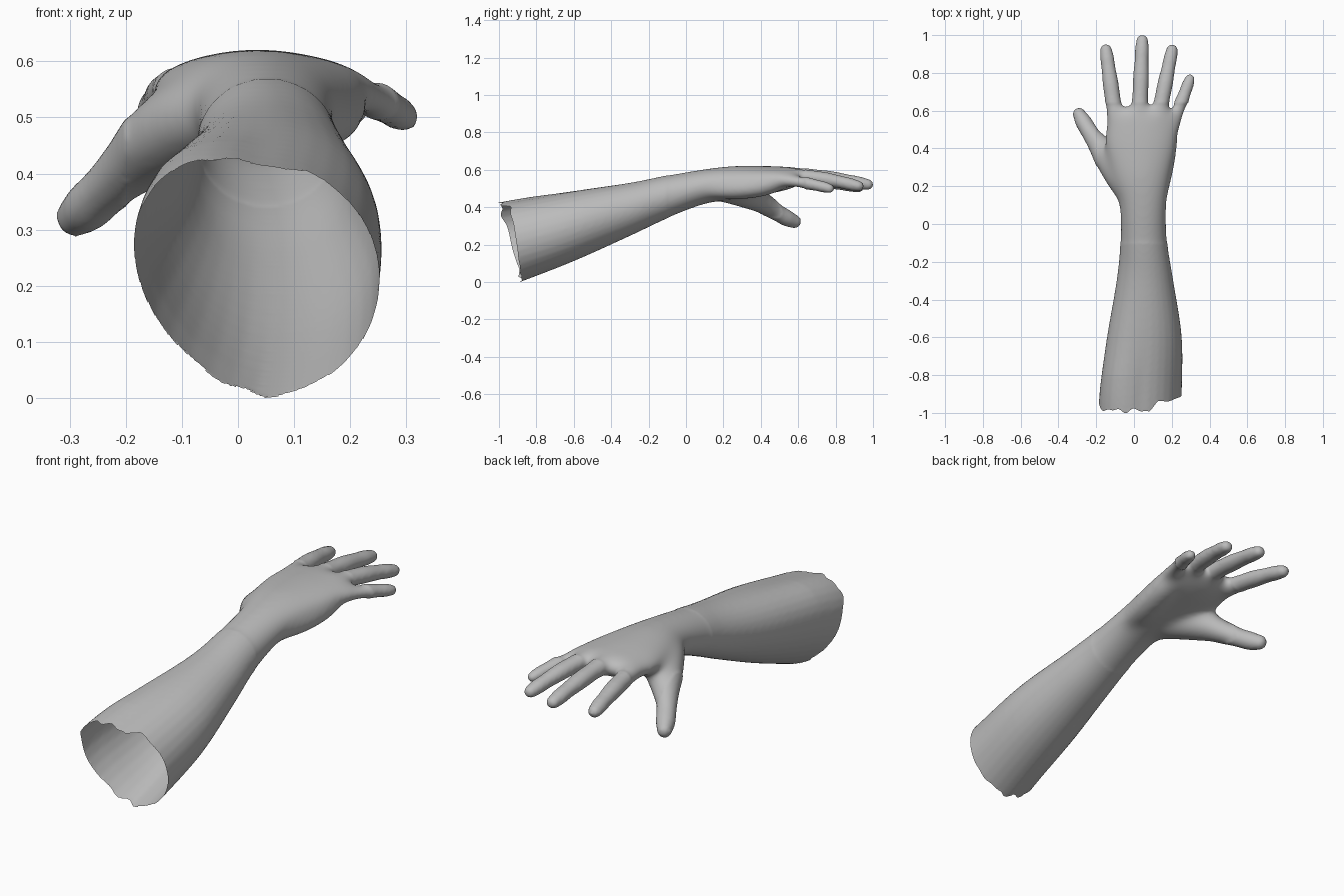
import bpy, bmesh, math
from mathutils import Vector

if "Cube" in bpy.data.objects:
    bpy.data.objects.remove(bpy.data.objects["Cube"])

SIDES, STEPS = 32, 6


def spline(points):
    """Smooth curve through rows of x, y, z, half width, half height."""
    p = [Vector(q) for q in points]
    p = [p[0] * 2 - p[1]] + p + [p[-1] * 2 - p[-2]]
    rows = []
    for a, b, c, d in zip(p, p[1:], p[2:], p[3:]):
        for i in range(STEPS):
            t = i / STEPS
            rows.append((b * 2 + (c - a) * t + (a * 2 - b * 5 + c * 4 - d) * t * t
                         + (b * 3 - a - c * 3 + d) * t ** 3) / 2)
    return rows + [p[-2]]


def loft(bm, points, axis=None, dome=1.0):
    """Closed tube along the points with a rounded far end."""
    rows = spline(points)
    rings = []
    for i, r in enumerate(rows):
        before, after = rows[max(i - 1, 0)], rows[min(i + 1, len(rows) - 1)]
        t = axis or (Vector(after[:3]) - Vector(before[:3])).normalized()
        rings.append((Vector(r[:3]), t, r[3], r[4]))
    c, t, w, h = rings[-1]
    for k in range(1, 6):
        a = math.radians(k * 16)
        rings.append((c + t * h * dome * math.sin(a), t, w * math.cos(a), h * math.cos(a)))
    loops = []
    for c, t, w, h in rings:
        side = t.cross(Vector((0, 0, 1))).normalized()
        up = side.cross(t)
        angles = [math.tau * k / SIDES for k in range(SIDES)]
        loops.append([bm.verts.new(c + side * w * math.cos(a) + up * h * math.sin(a))
                      for a in angles])
    for a, b in zip(loops, loops[1:]):
        for k in range(SIDES):
            n = (k + 1) % SIDES
            bm.faces.new((a[k], a[n], b[n], b[k]))
    bm.faces.new(loops[0][::-1])
    bm.faces.new(loops[-1])


def finger(bm, base, tip, r, sag):
    """Tapered finger with slight swellings at the joints."""
    base, tip = Vector(base), Vector(tip)
    rows = []
    for t, s in ((0, 1.1), (.25, 1.22), (.4, 1.08), (.58, 1.08), (.75, .95), (.85, .95), (.94, .82)):
        c = base.lerp(tip, t) + Vector((0, 0, sag * math.sin(math.pi * t)))
        rows.append((*c, r * s, r * s * .93))
    loft(bm, rows, dome=1.1)


bm = bmesh.new()

# Forearm, wrist and palm
loft(bm, [(.03, -1.1, .16, .218, .235), (.035, -.9, .215, .218, .219),
          (.055, -.6, .3, .198, .187), (.058, -.3, .39, .15, .142),
          (.052, -.1, .457, .125, .115), (.047, .1, .512, .126, .094),
          (.036, .25, .532, .158, .09), (.035, .4, .545, .188, .078),
          (.041, .5, .552, .194, .068), (.045, .57, .56, .186, .056),
          (.045, .595, .562, .17, .044)], axis=Vector((0, 1, 0)), dome=.7)

# Forearm slants upward on the thumb side near the elbow
for v in bm.verts:
    fade = min(max((-.2 - v.co.y) / .6, 0), 1)
    v.co.z += .33 * fade * max(.035 - v.co.x, 0)

# Four fingers
for base, tip, r, sag in (((-.085, .46, .557), (-.152, .95, .505), .039, .014),
                          ((.025, .46, .577), (.045, 1.003, .517), .039, .014),
                          ((.108, .46, .574), (.207, .95, .508), .038, .016),
                          ((.172, .43, .55), (.303, .787, .497), .034, .012)):
    finger(bm, base, tip, r, sag)

# Thumb with its fleshy base
loft(bm, [(.02, .08, .51, .06, .06), (-.05, .23, .5, .09, .08),
          (-.125, .345, .465, .085, .078), (-.187, .425, .415, .06, .058),
          (-.233, .485, .375, .046, .046), (-.267, .54, .343, .044, .044),
          (-.291, .583, .324, .034, .036)], dome=.9)

# Heel of the palm on the little finger side
loft(bm, [(.1, .03, .51, .05, .05), (.122, .17, .502, .06, .058),
          (.145, .3, .502, .068, .06), (.163, .42, .515, .068, .055),
          (.168, .5, .535, .06, .045)])

bmesh.ops.recalc_face_normals(bm, faces=bm.faces)
solid = bpy.data.meshes.new("arm_solid")
bm.to_mesh(solid)
bm.free()
arm = bpy.data.objects.new("forearm_and_hand", solid)
bpy.context.collection.objects.link(arm)

# Blend all parts into one skin
remesh = arm.modifiers.new("blend", 'REMESH')
remesh.mode = 'VOXEL'
remesh.voxel_size = .0085
smooth = arm.modifiers.new("soften", 'SMOOTH')
smooth.factor = .5
smooth.iterations = 10
graph = bpy.context.evaluated_depsgraph_get()
skin = bpy.data.meshes.new_from_object(arm.evaluated_get(graph))
arm.modifiers.clear()
arm.data = skin


# Open, ragged elbow end
def cut(p):
    step = min(max((p.x - .08) / .05, 0), 1)
    ragged = .008 * math.sin(55 * p.x + 1) + .006 * math.sin(90 * p.x + 20 * p.z)
    return -.988 + .28 * max(.4 - p.z, 0) + .12 * step * max(p.z, 0) + ragged * (1 - .7 * step)


bm = bmesh.new()
bm.from_mesh(skin)

# Soften the palm, wrist and thumb root further than the fingers
palm = [v for v in bm.verts if -.1 < v.co.y < .64 and v.co.x > -.2]
for _ in range(45):
    bmesh.ops.smooth_vert(bm, verts=palm, factor=.5,
                          use_axis_x=True, use_axis_y=True, use_axis_z=True)

gone = [f for f in bm.faces if f.calc_center_median().y < cut(f.calc_center_median())]
bmesh.ops.delete(bm, geom=gone, context='FACES')
for v in bm.verts:
    if v.is_boundary:
        v.co.y = cut(v.co)
low = min(v.co.z for v in bm.verts)
bmesh.ops.translate(bm, verts=bm.verts, vec=(0, 0, -low))
bm.to_mesh(skin)
bm.free()

# Single plain grey
grey = bpy.data.materials.new("plain_grey")
grey.use_nodes = True
colour = (.5, .5, .5, 1)
grey.diffuse_color = colour
grey.node_tree.nodes["Principled BSDF"].inputs["Base Color"].default_value = colour
skin.materials.clear()
skin.materials.append(grey)

bpy.ops.object.select_all(action='DESELECT')
arm.select_set(True)
bpy.context.view_layer.objects.active = arm
bpy.ops.object.shade_smooth()
